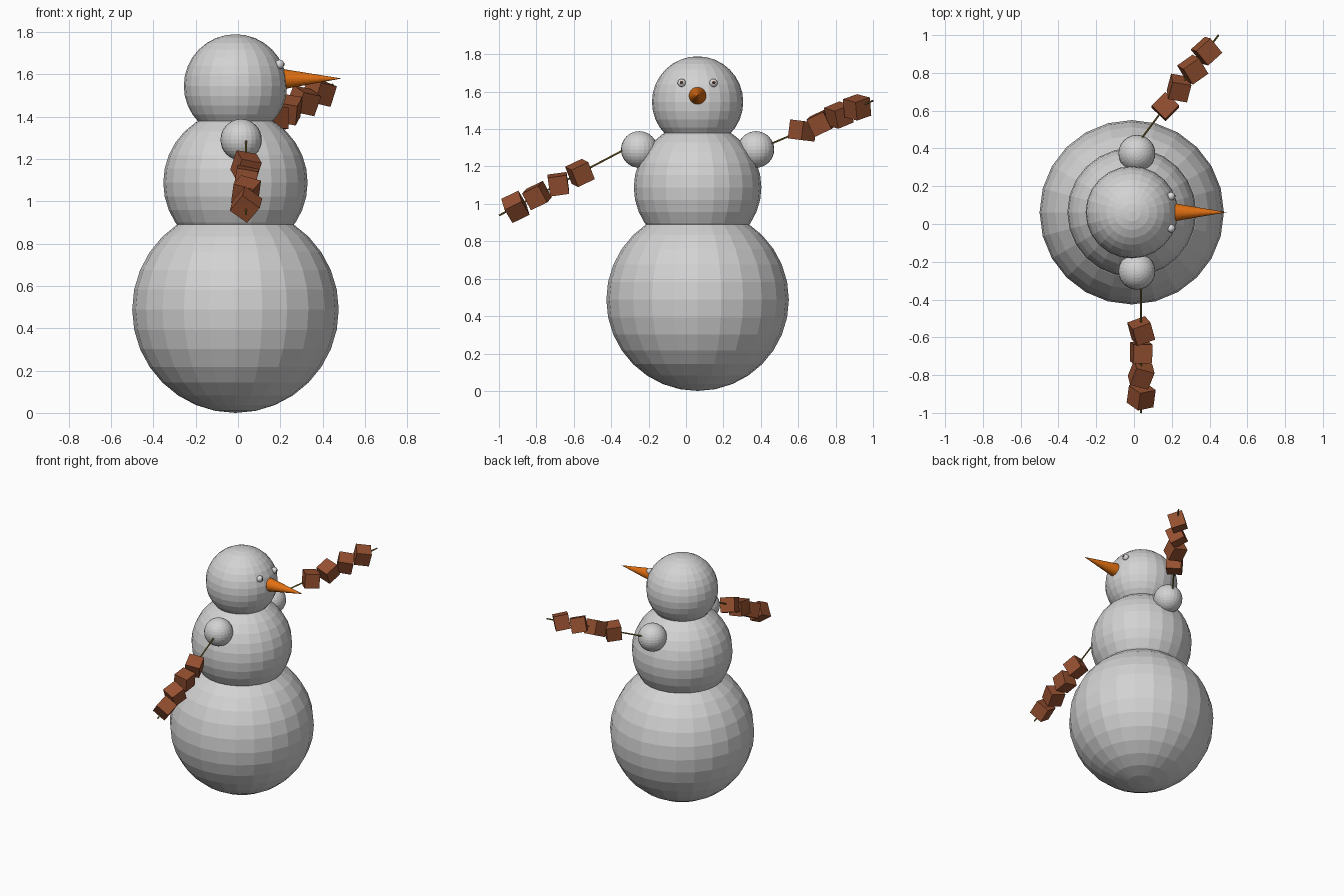
import bpy
from math import radians
from mathutils import Vector

if "Cube" in bpy.data.objects:
    bpy.data.objects.remove(bpy.data.objects["Cube"])


def material(name, rgb):
    m = bpy.data.materials.new(name)
    m.diffuse_color = (*rgb, 1)
    m.use_nodes = True
    m.node_tree.nodes["Principled BSDF"].inputs["Base Color"].default_value = m.diffuse_color
    return m


SNOW = material("snow grey", (0.65, 0.65, 0.65))
EYE = material("eye white", (0.72, 0.72, 0.72))
PUPIL = material("pupil brown", (0.09, 0.03, 0.02))
ORANGE = material("carrot orange", (0.75, 0.16, 0.006))
BROWN = material("meat brown", (0.30, 0.08, 0.03))
STICK = material("stick olive", (0.26, 0.19, 0.04))


def finish(name, mat):
    ob = bpy.context.object
    ob.name = name
    ob.data.materials.append(mat)
    return ob


def ball(name, loc, r, mat, seg=24, rings=16):
    bpy.ops.mesh.primitive_uv_sphere_add(segments=seg, ring_count=rings, radius=r, location=loc)
    return finish(name, mat)


def rod(name, a, b, r1, r2, mat, sides):
    a, b = Vector(a), Vector(b)
    d = b - a
    bpy.ops.mesh.primitive_cone_add(vertices=sides, radius1=r1, radius2=r2, depth=d.length,
                                    location=(a + b) / 2,
                                    rotation=d.to_track_quat('Z', 'Y').to_euler())
    return finish(name, mat)


CX, CY = -0.012, 0.062

# three stacked snowballs
ball("lower_body", (CX, CY, 0.488), 0.488, SNOW)
ball("upper_body", (CX, CY, 1.088), 0.341, SNOW)
ball("head", (CX, CY, 1.545), 0.244, SNOW)

# shoulders, eyes and pupils, mirrored across the body
for side, s in (("right", -1), ("left", 1)):
    ball(side + "_shoulder", (0.015, CY + s * 0.312, 1.291), 0.0976, SNOW)
    ball(side + "_eye", (0.196, CY + s * 0.085, 1.647), 0.022, EYE, 16, 10)
    ball(side + "_pupil", (0.211, CY + s * 0.086, 1.648), 0.010, PUPIL, 12, 8)

# carrot nose
rod("nose", (0.205, CY, 1.577), (0.49, CY, 1.580), 0.049, 0, ORANGE, 24)

# skewer arms: start, tip, first and last cube as a y position, cube rotations in degrees
arms = {
    "right": ((0.038, -0.29, 1.311), (0.038, -1.0, 0.938), -0.567, -0.912,
              [(25, 10, 20), (8, 10, 0), (25, 15, -15), (32, 35, 12)]),
    "left": ((0.005, 0.406, 1.301), (0.447, 1.0, 1.552), 0.622, 0.915,
             [(-5, 5, 45), (25, 10, -10), (20, 10, 35), (15, 10, 42)]),
}
for side, (a, b, y0, y1, turns) in arms.items():
    rod(side + "_skewer", a, b, 0.005, 0.005, STICK, 8)
    for i, turn in enumerate(turns):
        y = y0 + (y1 - y0) * i / 3
        p = Vector(a).lerp(Vector(b), (y - a[1]) / (b[1] - a[1]))
        bpy.ops.mesh.primitive_cube_add(size=0.102, location=p,
                                        rotation=[radians(t) for t in turn])
        finish(f"{side}_cube_{i + 1}", BROWN)
